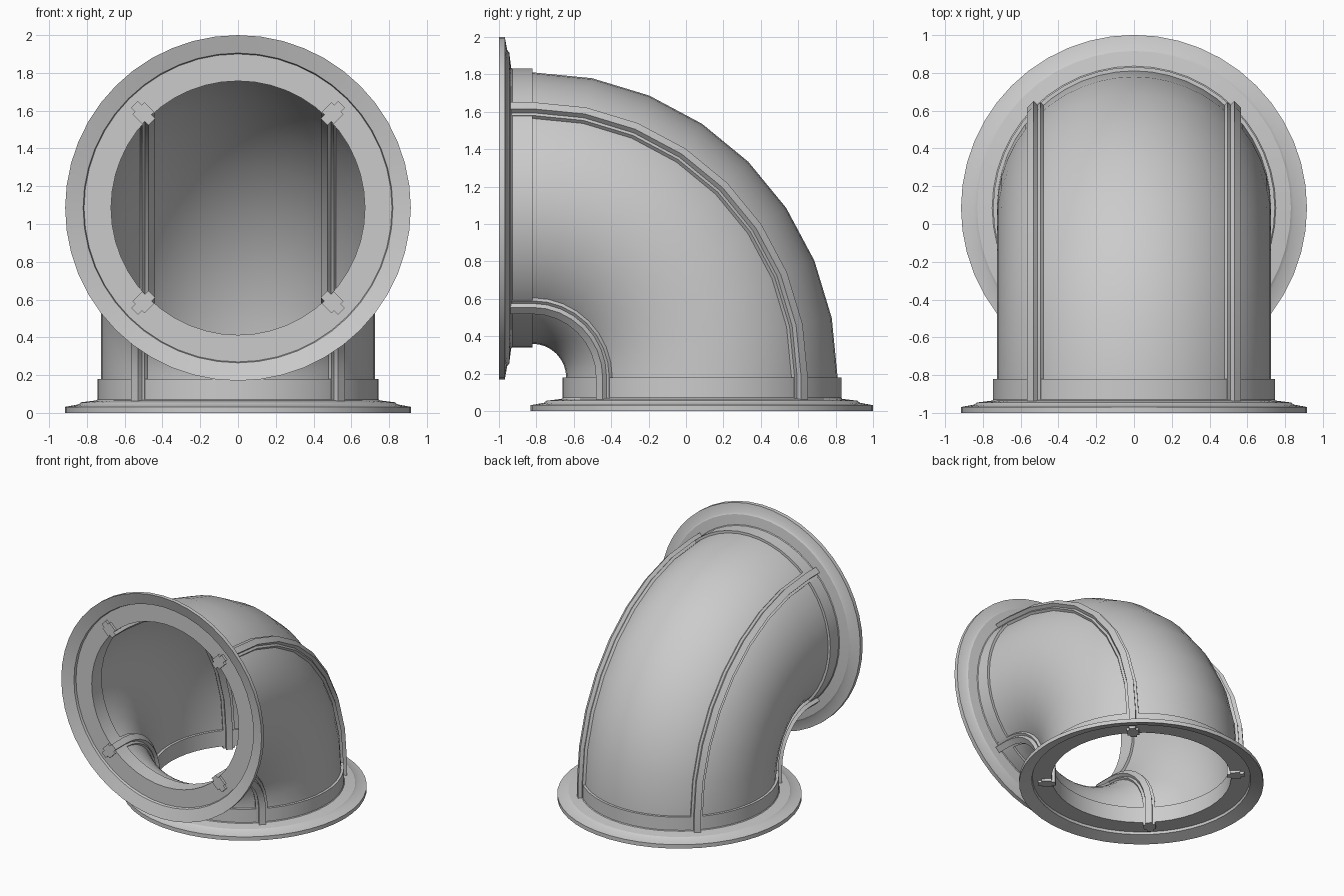
import bpy, bmesh
from math import sin, cos, pi, sqrt

if "Cube" in bpy.data.objects:
    bpy.data.objects.remove(bpy.data.objects["Cube"])

R = 0.905            # bend radius of the pipe centre line
CY, CZ = -0.82, 0.18 # bend pivot
SIDES, BENDS = 48, 8


def place(a, b, t, s=0.0):
    """Section point (a across, b outward) at bend angle t, pushed s along the tangent."""
    return (a, CY + (R + b) * cos(t) - s * sin(t), CZ + (R + b) * sin(t) + s * cos(t))


def circle(r):
    return [(r * sin(2 * pi * i / SIDES), r * cos(2 * pi * i / SIDES)) for i in range(SIDES)]


def skin(bm, rings, wrap=False, caps=False):
    loops = [[bm.verts.new(p) for p in ring] for ring in rings]
    pairs = list(zip(loops, loops[1:])) + ([(loops[-1], loops[0])] if wrap else [])
    for l0, l1 in pairs:
        n = len(l0)
        for i in range(n):
            j = (i + 1) % n
            bm.faces.new((l0[i], l0[j], l1[j], l1[i]))
    if caps:
        bm.faces.new(loops[0])
        bm.faces.new(loops[-1])


def sweep_rings(section, end):
    """Straight lead-in, quarter bend, straight lead-out."""
    stops = [(0, -end)] + [(pi / 2 * i / BENDS, 0) for i in range(BENDS + 1)] + [(pi / 2, end)]
    return [[place(a, b, t, s) for a, b in section] for t, s in stops]


def finish(bm, name):
    bmesh.ops.recalc_face_normals(bm, faces=bm.faces)
    mesh = bpy.data.meshes.new(name)
    bm.to_mesh(mesh)
    bm.free()
    ob = bpy.data.objects.new(name, mesh)
    bpy.context.collection.objects.link(ob)
    bpy.ops.object.select_all(action='DESELECT')
    ob.select_set(True)
    bpy.context.view_layer.objects.active = ob
    bpy.ops.object.shade_smooth_by_angle(angle=0.5)
    return ob


# Hollow elbow pipe: outer and inner skins, closed at both ends
bm = bmesh.new()
outer = sweep_rings(circle(0.725), 0.1)
inner = sweep_rings(circle(0.692), 0.1)
skin(bm, outer + inner[::-1], wrap=True)
finish(bm, "elbow_pipe")

# Dished flange with collar at each mouth: (radius, height from mouth)
profile = [(0.672, 0.05), (0.815, 0.05), (0.82, 0.03), (0.845, 0.022), (0.915, 0.0),
           (0.915, 0.032), (0.845, 0.045), (0.83, 0.056), (0.75, 0.066), (0.745, 0.072),
           (0.745, 0.18), (0.672, 0.18)]
for name, t, sign in (("bottom_flange", 0, 1), ("front_flange", pi / 2, -1)):
    bm = bmesh.new()
    skin(bm, [[place(a, b, t, sign * (h - 0.18)) for a, b in circle(r)] for r, h in profile], wrap=True)
    finish(bm, name)

# Four seam ribs through the wall: wide base with a narrow ridge on both faces
half = [(0.645, 0.025), (0.672, 0.025), (0.672, 0.045), (0.745, 0.045), (0.745, 0.025), (0.775, 0.025)]
rib = half + [(r, -w) for r, w in reversed(half)]
k = 1 / sqrt(2)
for side, sx in (("left", -1), ("right", 1)):
    for where, sb in (("inner", -1), ("outer", 1)):
        section = [(sx * (r - w) * k, sb * (r + w) * k) for r, w in rib]
        bm = bmesh.new()
        skin(bm, sweep_rings(section, 0.15), caps=True)
        finish(bm, f"{side}_{where}_rib")
